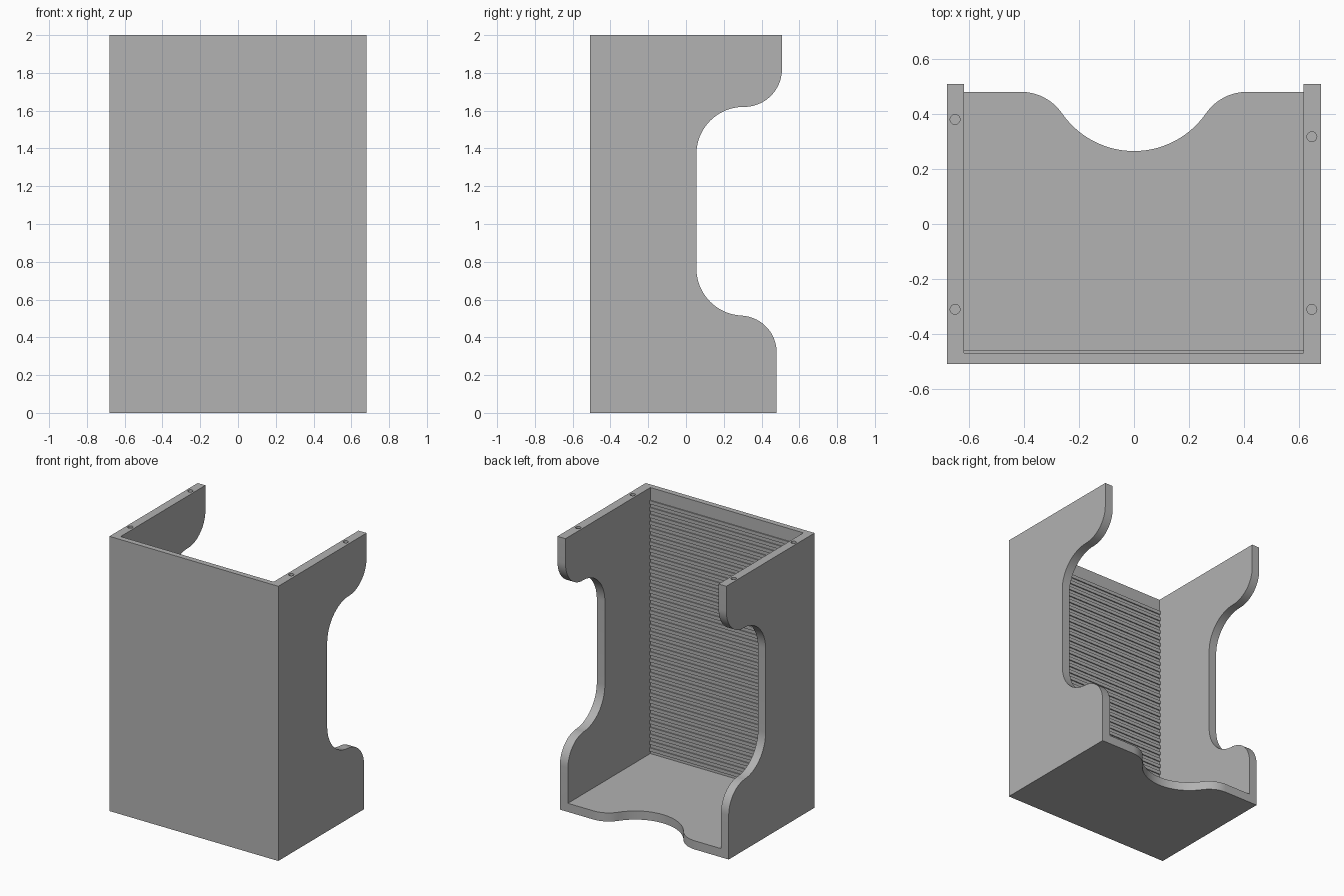
import bpy, bmesh
from math import sin, cos, radians, atan2, degrees
from mathutils import Matrix

cube = bpy.data.objects.get("Cube")
if cube:
    bpy.data.objects.remove(cube, do_unlink=True)

grey = bpy.data.materials.new("plain grey")
grey.diffuse_color = (0.445, 0.445, 0.445, 1)
grey.use_nodes = True
grey.node_tree.nodes["Principled BSDF"].inputs["Base Color"].default_value = grey.diffuse_color

LEFT, RIGHT = -0.618, 0.615      # inner faces of the side walls
FRONT, FLOOR = -0.468, 0.063     # inner face of the front wall, top of the floor


def arc(cx, cy, r, start, end, steps=20):
    angles = [radians(start + (end - start) * i / steps) for i in range(steps + 1)]
    return [(cx + r * cos(a), cy + r * sin(a)) for a in angles]


def add_object(name, bm):
    bmesh.ops.recalc_face_normals(bm, faces=bm.faces)
    mesh = bpy.data.meshes.new(name)
    bm.to_mesh(mesh)
    bm.free()
    mesh.materials.append(grey)
    obj = bpy.data.objects.new(name, mesh)
    bpy.context.collection.objects.link(obj)
    return obj


def prism(name, points, low, high, to_3d):
    """Extrude a closed outline from low to high."""
    bm = bmesh.new()
    face = bm.faces.new([bm.verts.new(to_3d(a, b, low)) for a, b in points])
    moved = bmesh.ops.extrude_face_region(bm, geom=[face])["geom"]
    shift = Matrix.Translation(to_3d(0, 0, high - low))
    bmesh.ops.transform(bm, matrix=shift, verts=[v for v in moved if isinstance(v, bmesh.types.BMVert)])
    return add_object(name, bm)


def add_box(bm, low, high):
    size = [h - l for l, h in zip(low, high)]
    mid = [(h + l) / 2 for l, h in zip(low, high)]
    bmesh.ops.create_cube(bm, size=1, matrix=Matrix.Translation(mid) @ Matrix.Diagonal((*size, 1)))


def cut(target, cutter):
    mod = target.modifiers.new("cut", 'BOOLEAN')
    mod.operation, mod.solver, mod.object = 'DIFFERENCE', 'EXACT', cutter
    bpy.context.view_layer.objects.active = target
    bpy.ops.object.modifier_apply(modifier=mod.name)
    bpy.data.objects.remove(cutter, do_unlink=True)


# Casing: side outline pulled across the full width
side = [(-0.508, 0), (0.48, 0)]
side += arc(0.285, 0.32, 0.195, 0, 90)
side += arc(0.305, 0.765, 0.25, 270, 180)
side += arc(0.305, 1.37, 0.25, 180, 90)
side += arc(0.308, 1.82, 0.2, -90, 0)
side += [(0.508, 2), (-0.508, 2)]
casing = prism("casing", side, -0.68, 0.68, lambda y, z, x: (x, y, z))

# Hollow interior, open at the back and top
bm = bmesh.new()
add_box(bm, (LEFT, FRONT, FLOOR), (RIGHT, 1, 3))
cut(casing, add_object("interior_cutter", bm))

# Scooped rear edge of the floor
turn = degrees(atan2(0.283, 0.41))
scoop = arc(-0.41, 0.30, 0.18, 90, turn, 12)
scoop += arc(0, 0.583, 0.318, 180 + turn, 360 - turn, 28)[1:-1]
scoop += arc(0.41, 0.30, 0.18, 180 - turn, 90, 12)
scoop += [(0.41, 0.6), (-0.41, 0.6)]
cut(casing, prism("scoop_cutter", scoop, -0.1, 0.3, lambda x, y, z: (x, y, z)))

# Screw holes in the tops of the side walls
bm = bmesh.new()
for x, y in ((-0.65, 0.38), (-0.65, -0.31), (0.646, 0.317), (0.646, -0.31)):
    bmesh.ops.create_cone(bm, cap_ends=True, segments=24, radius1=0.018, radius2=0.018,
                          depth=0.16, matrix=Matrix.Translation((x, y, 2)))
cut(casing, add_object("hole_cutter", bm))

# Horizontal ribs on the inside of the front wall
bm = bmesh.new()
pitch = 0.05
for i in range(37):
    z = 0.083 + pitch * i
    add_box(bm, (LEFT, FRONT - 0.004, z), (RIGHT, FRONT + 0.008, z + pitch / 2))
ribs = add_object("inner_ribs", bm)

# Smooth the curved edges, keep corners sharp
bpy.ops.object.select_all(action='DESELECT')
casing.select_set(True)
bpy.context.view_layer.objects.active = casing
bpy.ops.object.shade_smooth_by_angle(angle=radians(30))
